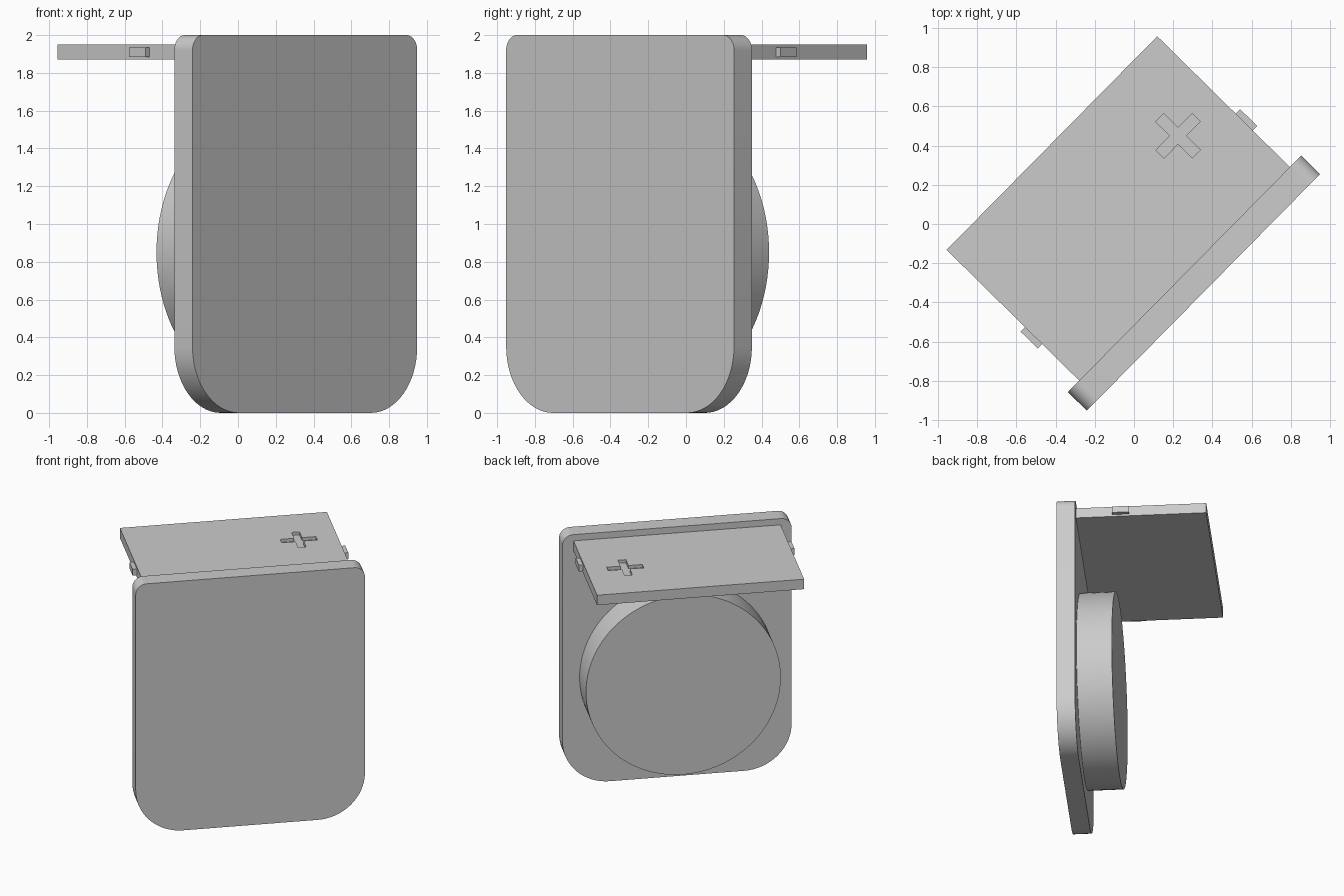
import bpy, bmesh
from math import pi, cos, sin, radians
from mathutils import Matrix

if "Cube" in bpy.data.objects:
    bpy.data.objects.remove(bpy.data.objects["Cube"], do_unlink=True)

TURN = Matrix.Rotation(radians(45.4), 4, 'Z')   # whole model stands turned

grey = bpy.data.materials.new("plain_grey")
grey.use_nodes = True
grey.diffuse_color = (0.6, 0.6, 0.6, 1)
bsdf = next(n for n in grey.node_tree.nodes if n.type == 'BSDF_PRINCIPLED')
bsdf.inputs["Base Color"].default_value = (0.6, 0.6, 0.6, 1)


def prism(name, outline, start, end, upright=False, smooth=False):
    """Extrude a 2D outline along z, or along y when upright."""
    def place(a, b, d):
        return (a, d, b) if upright else (a, b, d)
    bm = bmesh.new()
    face = bm.faces.new([bm.verts.new(place(a, b, start)) for a, b in outline])
    new = bmesh.ops.extrude_face_region(bm, geom=[face])["geom"]
    moved = [v for v in new if isinstance(v, bmesh.types.BMVert)]
    bmesh.ops.translate(bm, verts=moved, vec=place(0, 0, end - start))
    bmesh.ops.recalc_face_normals(bm, faces=bm.faces[:])
    mesh = bpy.data.meshes.new(name)
    bm.to_mesh(mesh)
    bm.free()
    mesh.materials.append(grey)
    ob = bpy.data.objects.new(name, mesh)
    bpy.context.collection.objects.link(ob)
    ob.matrix_world = TURN
    if smooth:
        bpy.ops.object.select_all(action='DESELECT')
        ob.select_set(True)
        bpy.context.view_layer.objects.active = ob
        bpy.ops.object.shade_smooth_by_angle(angle=radians(30))
    return ob


def arc(cx, cy, r, a0, a1, n):
    return [(cx + r * cos(a0 + (a1 - a0) * i / n), cy + r * sin(a0 + (a1 - a0) * i / n))
            for i in range(n + 1)]


def rect(x0, x1, y0, y1):
    return [(x0, y0), (x1, y0), (x1, y1), (x0, y1)]


# Upright panel: small radius on top corners, large radius at the bottom
W, TOP_R, LOW_R = 0.847, 0.08, 0.35
FRONT, BACK = -0.497, -0.362
right_half = (arc(W - LOW_R, LOW_R, LOW_R, -pi / 2, 0, 16)
              + arc(W - TOP_R, 2 - TOP_R, TOP_R, 0, pi / 2, 12))
outline = right_half + [(-x, z) for x, z in reversed(right_half)]
prism("front_panel", outline, FRONT, BACK, upright=True, smooth=True)

# Round drum on the back of the panel
drum = arc(0, 0.85, 0.72, 0, 2 * pi, 96)[:-1]
prism("round_drum", drum, BACK, -0.104, upright=True, smooth=True)

# Flat shelf with a cross-shaped recess
PLATE_W = 0.765
shelf = prism("top_shelf", rect(-PLATE_W, PLATE_W, BACK, 0.588), 1.87, 1.95)
L, H = 0.132, 0.029
quarter = [(L, -H), (L, H), (H, H)]
cross = []
for turn in range(4):
    c, s = (1, 0, -1, 0)[turn], (0, 1, 0, -1)[turn]
    cross += [(0.478 + c * x - s * y, 0.156 + s * x + c * y) for x, y in quarter]
cutter = prism("cross_cutter", cross, 1.925, 2.0)
cutter.hide_render = True
cut = shelf.modifiers.new("cross_recess", 'BOOLEAN')
cut.operation = 'DIFFERENCE'
cut.solver = 'EXACT'
cut.object = cutter
bpy.context.view_layer.objects.active = shelf
bpy.ops.object.modifier_apply(modifier=cut.name)
bpy.data.objects.remove(cutter, do_unlink=True)

# Small side tabs on the shelf
for side, name in ((1, "left_tab"), (-1, "right_tab")):
    x0, x1 = sorted((side * PLATE_W, side * 0.797))
    prism(name, rect(x0, x1, -0.097, 0.026), 1.885, 1.935)
